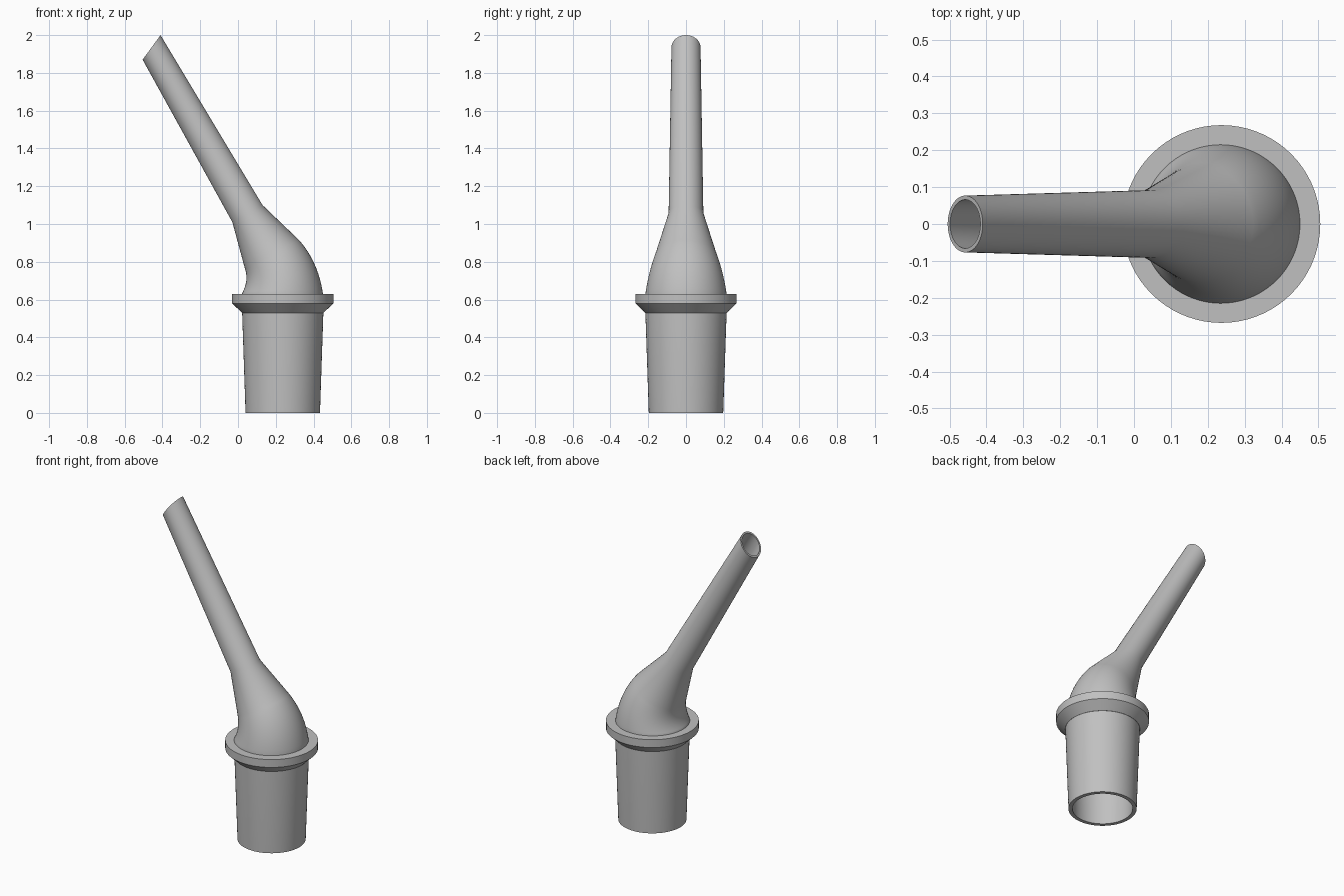
import bpy, bmesh, math
from mathutils import Vector

if "Cube" in bpy.data.objects:
    bpy.data.objects.remove(bpy.data.objects["Cube"], do_unlink=True)

SEGMENTS = 72
AXIS_X = 0.237  # centre line of the socket and collar

grey = bpy.data.materials.new("plain grey")
grey.use_nodes = True
colour = (0.53, 0.53, 0.53, 1)
grey.diffuse_color = colour
grey.node_tree.nodes["Principled BSDF"].inputs["Base Color"].default_value = colour


def section(left, right, half_width):
    """Elliptical section given by its two side points and its half width."""
    a, b = Vector((left[0], 0, left[1])), Vector((right[0], 0, right[1]))
    return (a + b) / 2, (b - a) / 2, half_width


def level(radius, z):
    return section((AXIS_X - radius, z), (AXIS_X + radius, z), radius)


def inset(sec, wall):
    centre, arm, width = sec
    return centre, arm * (1 - wall / arm.length), width - wall


def bezier(p, q, r, t):
    return [(1 - t) ** 2 * a + 2 * t * (1 - t) * b + t * t * c
            for a, b, c in zip(p, q, r)]


def loft(name, sections):
    """Closed skin through the sections, the last joined to the first."""
    bm = bmesh.new()
    rings = []
    for centre, arm, width in sections:
        ring = []
        for i in range(SEGMENTS):
            a = math.tau * i / SEGMENTS
            ring.append(bm.verts.new(centre + arm * math.cos(a)
                                     + Vector((0, width * math.sin(a), 0))))
        rings.append(ring)
    for k, low in enumerate(rings):
        high = rings[(k + 1) % len(rings)]
        for i in range(SEGMENTS):
            j = (i + 1) % SEGMENTS
            bm.faces.new((low[i], low[j], high[j], high[i]))
    bmesh.ops.recalc_face_normals(bm, faces=bm.faces)
    mesh = bpy.data.meshes.new(name)
    bm.to_mesh(mesh)
    bm.free()
    mesh.materials.append(grey)
    obj = bpy.data.objects.new(name, mesh)
    bpy.context.collection.objects.link(obj)
    bpy.ops.object.select_all(action='DESELECT')
    obj.select_set(True)
    bpy.context.view_layer.objects.active = obj
    bpy.ops.object.shade_smooth_by_angle(angle=math.radians(30))
    return obj


# Tapered socket
outer = [level(0.197, 0), level(0.215, 0.53)]

# Curved elbow, narrowing as it leans
STEPS = 12
for s in range(STEPS + 1):
    t = s / STEPS
    left = bezier((0.02, 0.63), (0.06, 0.70), (0.035, 0.77), t)
    right = bezier((0.45, 0.63), (0.425, 0.80), (0.323, 0.915), t)
    outer.append(section(left, right, 0.215 - 0.035 * t - 0.02 * t * t))

# Straight cone, then the long slanted tube with an oblique end
outer.append(section((-0.03, 1.01), (0.13, 1.10), 0.092))
outer.append(section((-0.505, 1.87), (-0.41, 2.0), 0.077))

# Hollow bore with a wall that thins towards the tip
last = len(outer) - 1
inner = [inset(s, 0.023 - 0.012 * k / last) for k, s in enumerate(outer)]
loft("hollow_angled_body", outer + inner[::-1])

# Collar with a bevelled underside
loft("collar", [level(0.208, 0.53), level(0.216, 0.53), level(0.268, 0.58),
                level(0.268, 0.63), level(0.208, 0.63)])
